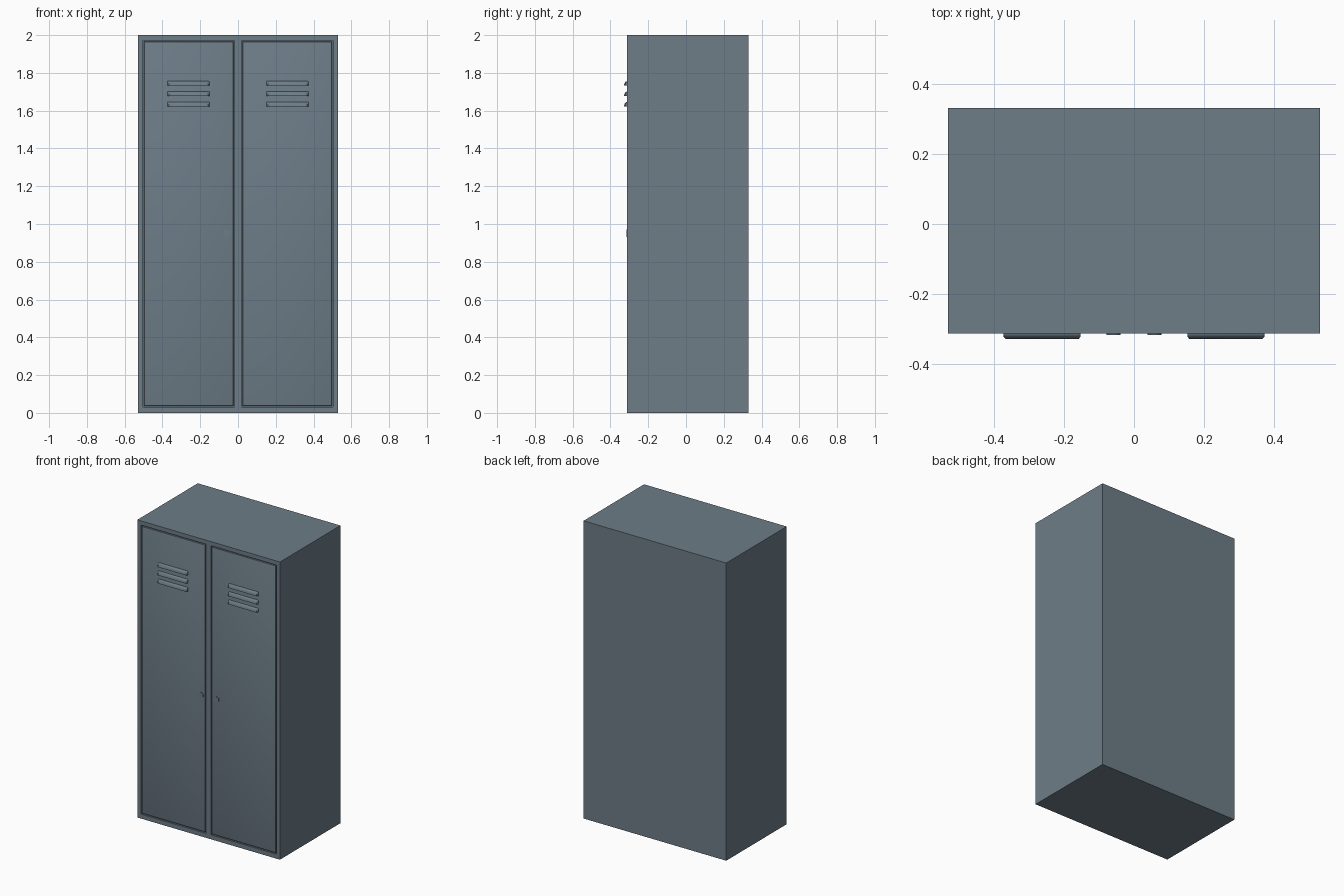
import bpy, bmesh, math
from mathutils import Vector, Matrix

if "Cube" in bpy.data.objects:
    bpy.data.objects.remove(bpy.data.objects["Cube"])

W, FRONT, BACK, H = 0.53, -0.312, 0.33, 2.0
DOOR_IN, DOOR_OUT, DOOR_Z0, DOOR_Z1 = 0.018, 0.504, 0.03, 1.972
GROOVE, DEPTH = 0.007, 0.01

steel = bpy.data.materials.new("blue_grey_steel")
steel.diffuse_color = (0.155, 0.205, 0.245, 1)
steel.use_nodes = True
steel.node_tree.nodes["Principled BSDF"].inputs["Base Color"].default_value = steel.diffuse_color


def finish(bm, name, smooth=False):
    bmesh.ops.recalc_face_normals(bm, faces=bm.faces)
    me = bpy.data.meshes.new(name)
    bm.to_mesh(me)
    bm.free()
    me.materials.append(steel)
    ob = bpy.data.objects.new(name, me)
    bpy.context.collection.objects.link(ob)
    if smooth:
        bpy.ops.object.select_all(action='DESELECT')
        ob.select_set(True)
        bpy.context.view_layer.objects.active = ob
        bpy.ops.object.shade_smooth_by_angle(angle=math.radians(35))
    return ob


def box(x0, x1, y0, y1, z0, z1):
    bm = bmesh.new()
    size = Vector((x1 - x0, y1 - y0, z1 - z0))
    mid = Vector((x0 + x1, y0 + y1, z0 + z1)) / 2
    bmesh.ops.create_cube(bm, size=1,
                          matrix=Matrix.Translation(mid) @ Matrix.Diagonal((*size, 1)))
    return bm


# Cabinet body with two shallow door recesses
bm = box(-W, W, FRONT, BACK, 0, H)
cuts = [((s * x, 0, 0), (1, 0, 0)) for s in (-1, 1) for x in (DOOR_IN, DOOR_OUT)]
cuts += [((0, 0, z), (0, 0, 1)) for z in (DOOR_Z0, DOOR_Z1)]
for co, no in cuts:
    bmesh.ops.bisect_plane(bm, geom=bm.verts[:] + bm.edges[:] + bm.faces[:],
                           plane_co=co, plane_no=no)
bm.normal_update()
recess = []
for f in bm.faces:
    c = f.calc_center_median()
    if f.normal.y < -0.9 and DOOR_IN < abs(c.x) < DOOR_OUT and DOOR_Z0 < c.z < DOOR_Z1:
        recess.append(f)
bmesh.ops.inset_individual(bm, faces=recess, thickness=0, depth=-DEPTH)
finish(bm, "cabinet_body")


def door(side, s):
    xs = sorted((s * (DOOR_IN + GROOVE), s * (DOOR_OUT - GROOVE)))
    bm = box(*xs, FRONT, FRONT + DEPTH, DOOR_Z0 + GROOVE, DOOR_Z1 - GROOVE)
    rim = [e for e in bm.edges if all(v.co.y < FRONT + 0.001 for v in e.verts)]
    bmesh.ops.bevel(bm, geom=rim, offset=0.003, segments=2, profile=0.5, affect='EDGES')
    finish(bm, side + "_door", True)


def vent(name, cx, z):
    # Hooded louvre: quarter-round profile, tapered at both ends
    hw, h, out, n = 0.11, 0.024, 0.016, 6
    bm = bmesh.new()
    prof = [(math.sin(i / n * math.pi / 2) * out, math.cos(i / n * math.pi / 2) * h)
            for i in range(n + 1)]
    prof.append((0, 0.0))
    rings = []
    for x, k in ((-hw, 0.6), (-hw + 0.006, 1), (hw - 0.006, 1), (hw, 0.6)):
        rings.append([bm.verts.new((cx + x, FRONT + 0.001 - (p + 0.001 if p else 0) * k, z + q))
                      for p, q in prof])
    m = len(prof)
    for a, b in zip(rings, rings[1:]):
        for i in range(m):
            j = (i + 1) % m
            bm.faces.new((a[i], a[j], b[j], b[i]))
    bm.faces.new(rings[0])
    bm.faces.new(rings[-1])
    finish(bm, name, True)


def lock(side, s):
    # Round lock plate
    bm = bmesh.new()
    rot = Matrix.Translation((s * 0.058, FRONT - 0.001, 0.95)) @ Matrix.Rotation(math.pi / 2, 4, 'X')
    bmesh.ops.create_cone(bm, cap_ends=True, segments=24, radius1=0.02, radius2=0.02,
                          depth=0.006, matrix=rot)
    finish(bm, side + "_lock", True)


for side, s in (("left", -1), ("right", 1)):
    door(side, s)
    lock(side, s)
    for i, z in enumerate((1.732, 1.677, 1.622)):
        vent(f"{side}_vent_{i + 1}", s * 0.262, z)
